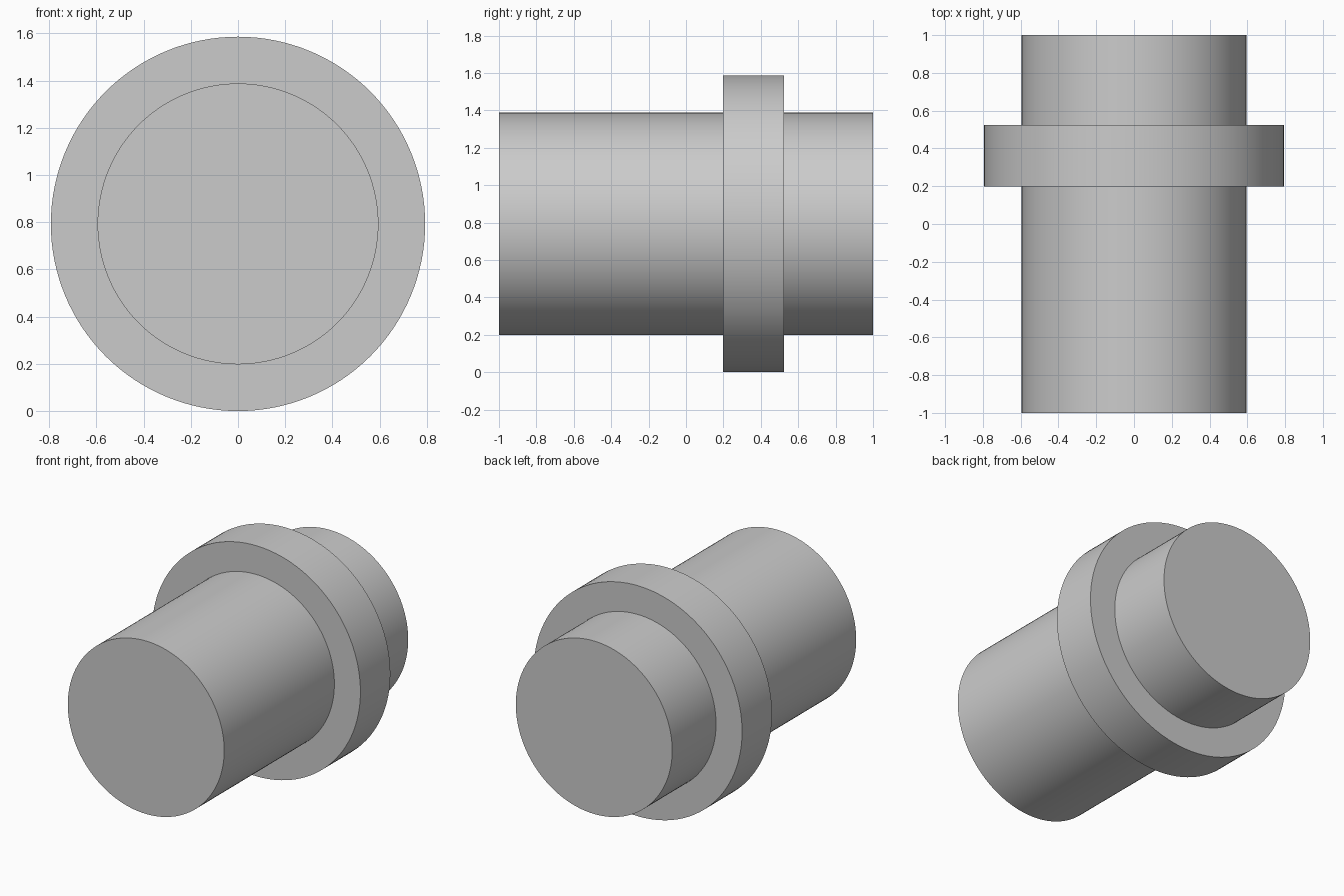
import bpy, bmesh, math
from mathutils import Matrix, Vector

cube = bpy.data.objects.get("Cube")
if cube:
    bpy.data.objects.remove(cube, do_unlink=True)

SHAFT_R, COLLAR_R = 0.595, 0.793
COLLAR_FRONT, COLLAR_BACK = 0.198, 0.523
SEGMENTS = 128

# Plain grey metal
grey = bpy.data.materials.new("grey_metal")
grey.use_nodes = True
colour = (0.6, 0.6, 0.6, 1)
grey.diffuse_color = colour
grey.node_tree.nodes["Principled BSDF"].inputs["Base Color"].default_value = colour

# Half outline of the shaft with its collar: (radius, y)
profile = [(0, -1), (SHAFT_R, -1), (SHAFT_R, COLLAR_FRONT), (COLLAR_R, COLLAR_FRONT),
           (COLLAR_R, COLLAR_BACK), (SHAFT_R, COLLAR_BACK), (SHAFT_R, 1), (0, 1)]

# Turn the outline around the long axis
bm = bmesh.new()
verts = [bm.verts.new((r, y, 0)) for r, y in profile]
edges = [bm.edges.new(pair) for pair in zip(verts, verts[1:])]
bmesh.ops.spin(bm, geom=verts + edges, cent=(0, 0, 0), axis=(0, 1, 0),
               angle=math.tau, steps=SEGMENTS, use_merge=True)
bmesh.ops.remove_doubles(bm, verts=bm.verts, dist=0.0001)
bmesh.ops.recalc_face_normals(bm, faces=bm.faces)
bmesh.ops.translate(bm, verts=bm.verts, vec=Vector((0, 0, COLLAR_R)))

mesh = bpy.data.meshes.new("collared_shaft")
bm.to_mesh(mesh)
bm.free()
mesh.materials.append(grey)
shaft = bpy.data.objects.new("collared_shaft", mesh)
bpy.context.collection.objects.link(shaft)

# Smooth round walls, crisp rims
bpy.ops.object.select_all(action="DESELECT")
shaft.select_set(True)
bpy.context.view_layer.objects.active = shaft
bpy.ops.object.shade_smooth_by_angle(angle=math.radians(30))
